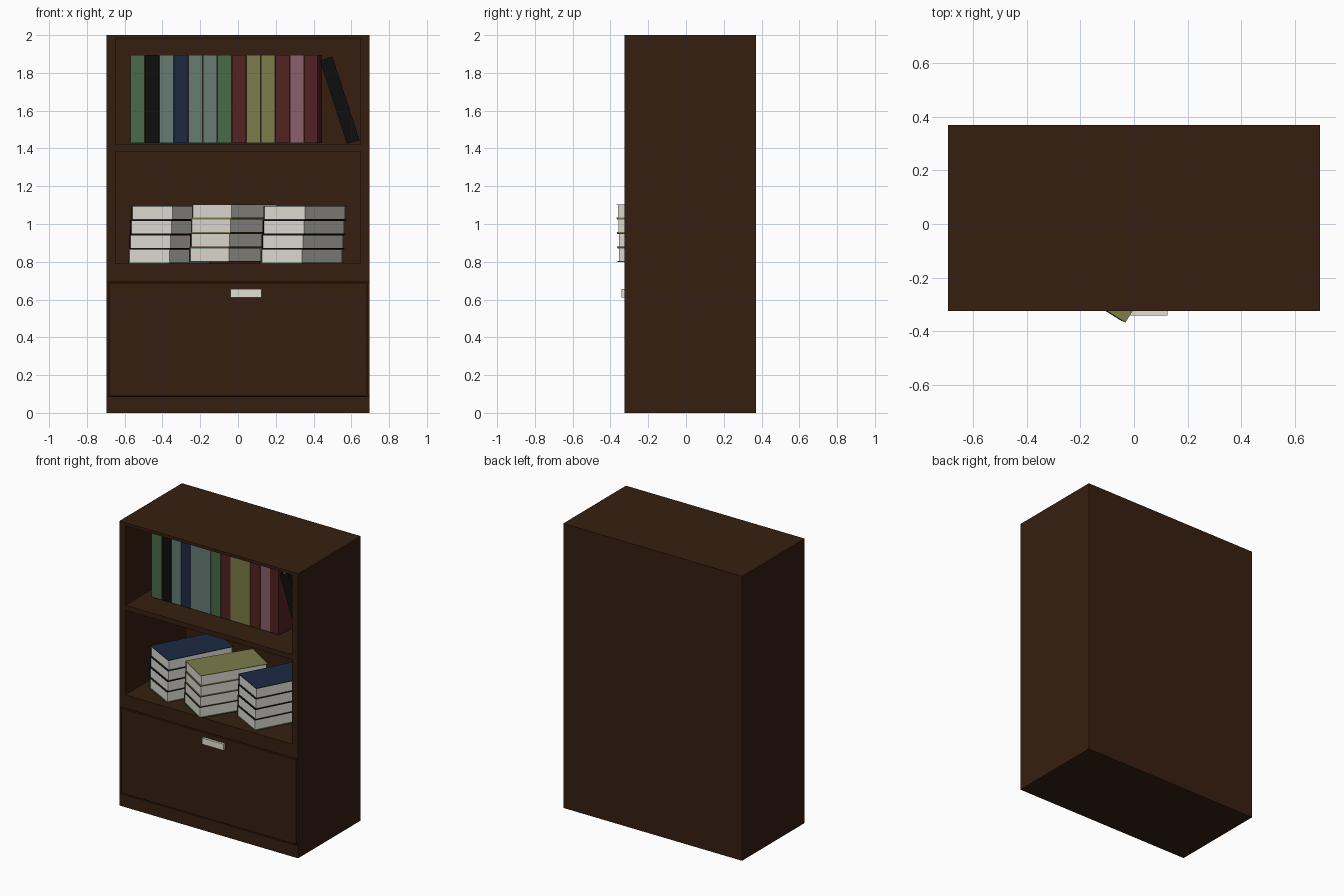
import bpy, bmesh
from math import radians
from mathutils import Matrix, Vector

if "Cube" in bpy.data.objects:
    bpy.data.objects.remove(bpy.data.objects["Cube"])


def mat(name, hexcode):
    m = bpy.data.materials.new(name)
    rgb = [int(hexcode[i:i + 2], 16) / 255 for i in (0, 2, 4)]
    m.diffuse_color = [((c + 0.055) / 1.055) ** 2.4 if c > 0.04 else c / 12.92 for c in rgb] + [1]
    m.use_nodes = True
    m.node_tree.nodes["Principled BSDF"].inputs["Base Color"].default_value = m.diffuse_color
    return m


WOOD = mat("dark_wood", "361f10")
PAPER = mat("paper", "e0ddd3")
HANDLE = mat("handle_white", "e4e1d3")
COL = {n: mat(n + "_cover", h) for n, h in dict(
    green="4a6b48", black="0e0e0e", grey="677c74", navy="1d2a44",
    red="532220", olive="7c7d4b", mauve="8a5f6b").items()}


def prism(bm, pts, y0, y1, mi=0):
    """Extrude an x-z outline along y."""
    a = [bm.verts.new((x, y0, z)) for x, z in pts]
    b = [bm.verts.new((x, y1, z)) for x, z in pts]
    n = len(pts)
    faces = [bm.faces.new(a), bm.faces.new(b[::-1])]
    faces += [bm.faces.new((a[i], b[i], b[(i + 1) % n], a[(i + 1) % n])) for i in range(n)]
    for f in faces:
        f.material_index = mi


def finish(bm, name, mats):
    bmesh.ops.recalc_face_normals(bm, faces=bm.faces)
    me = bpy.data.meshes.new(name)
    bm.to_mesh(me)
    bm.free()
    for m in mats:
        me.materials.append(m)
    ob = bpy.data.objects.new(name, me)
    bpy.context.collection.objects.link(ob)
    return ob


def box(name, x0, x1, y0, y1, z0, z1, m):
    bm = bmesh.new()
    prism(bm, [(x0, z0), (x1, z0), (x1, z1), (x0, z1)], y0, y1)
    return finish(bm, name, [m])


# Cabinet body with two open shelves, a drawer recess and thin seams
FRONT, BACK = -0.325, 0.37
body = box("cabinet_body", -0.695, 0.695, FRONT, BACK, 0, 2, WOOD)
cuts = [(-0.648, 0.648, 0.35, 1.42, 1.98),
        (-0.648, 0.648, 0.35, 0.79, 1.385),
        (-0.682, 0.682, -0.29, 0.09, 0.69),
        (-0.692, 0.692, -0.315, 0.688, 0.695),
        (-0.692, 0.692, -0.315, 0.086, 0.091)]
bpy.context.view_layer.objects.active = body
for x0, x1, depth, z0, z1 in cuts:
    cutter = box("cutter", x0, x1, -0.5, depth, z0, z1, WOOD)
    cutter.hide_render = True
    mod = body.modifiers.new("cut", "BOOLEAN")
    mod.operation, mod.solver, mod.object = "DIFFERENCE", "EXACT", cutter
    bpy.ops.object.modifier_apply(modifier=mod.name)
    bpy.data.objects.remove(cutter)

# Drawer front and handle
box("drawer_front", -0.679, 0.679, FRONT, -0.29, 0.093, 0.686, WOOD)
box("drawer_handle", -0.04, 0.125, -0.341, FRONT, 0.612, 0.656, HANDLE)


# Book: C-shaped cover (spine at x=0) wrapped round a page block
def book(name, colour, matrix, w=0.25, h=0.465, t=0.075):
    c, inset = 0.004, 0.006
    bm = bmesh.new()
    prism(bm, [(0, 0), (w, 0), (w, c), (c, c), (c, t - c), (w, t - c), (w, t), (0, t)], 0, h)
    e = w - inset
    prism(bm, [(c, c), (e, c), (e, t - c), (c, t - c)], inset, h - inset, 1)
    ob = finish(bm, name, [COL[colour], PAPER])
    ob.matrix_world = matrix


# Upright books on the top shelf, spines to the front
UPRIGHT = Matrix(((0, 0, 1, 0), (1, 0, 0, 0), (0, 1, 0, 0), (0, 0, 0, 1)))
row = "green black grey navy grey grey green red olive olive red mauve".split()
for i, colour in enumerate(row):
    book(f"upright_book_{i + 1}", colour,
         Matrix.Translation((-0.57 + i * 0.0768, -0.145, 1.43)) @ UPRIGHT)
book("turned_book", "red", Matrix.Translation((0.352, -0.145, 1.43))
     @ Matrix.Rotation(radians(-5), 4, "Z") @ UPRIGHT, t=0.07)
book("leaning_book", "black", Matrix.Translation((0.577, -0.155, 1.423))
     @ Matrix.Rotation(radians(-18), 4, "Y") @ UPRIGHT, t=0.07)

# Stacked books on the lower shelf: front corner x, y, turn, covers bottom to top
stacks = [("left", -0.36, -0.275, 28, "green black black navy"),
          ("middle", -0.047, -0.362, 32, "green red olive olive"),
          ("right", 0.341, -0.300, 28, "green black black navy")]
for side, x, y, turn, colours in stacks:
    rot = Matrix.Rotation(radians(-turn), 4, "Z")
    lift = 0.80 if side == "middle" else 0.792
    for i, colour in enumerate(colours.split()):
        corner = Vector((x + 0.005 * i, y - 0.002 * i, lift + 0.0765 * i))
        origin = corner - rot @ Vector((0.25, 0, 0))
        book(f"{side}_stack_book_{i + 1}", colour, Matrix.Translation(origin) @ rot)
